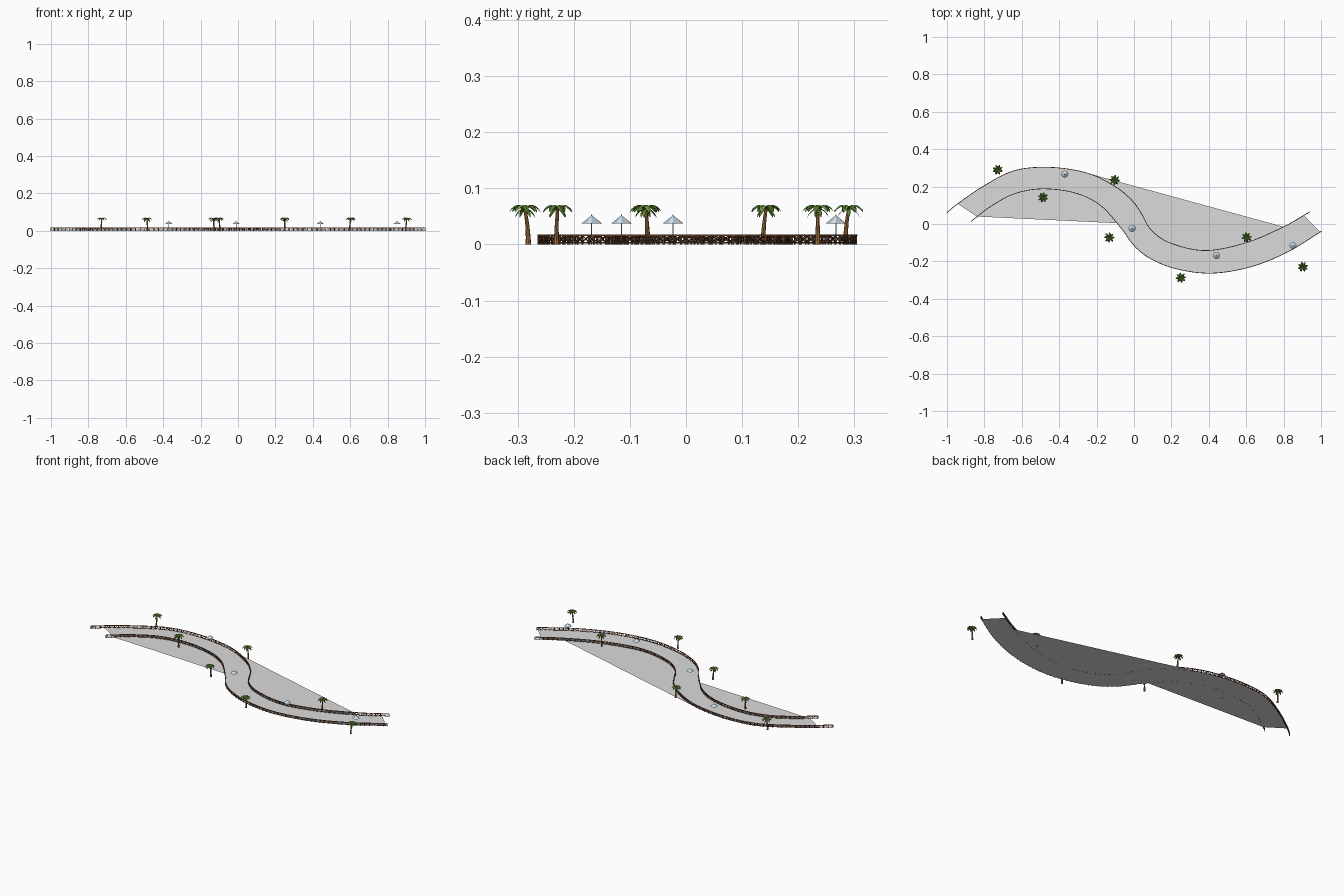
import bpy, bmesh, math, random
from mathutils import Vector, Matrix

if "Cube" in bpy.data.objects:
    bpy.data.objects.remove(bpy.data.objects["Cube"])

random.seed(4)


def material(name, rgb):
    m = bpy.data.materials.new(name)
    m.diffuse_color = (*rgb, 1)
    m.use_nodes = True
    m.node_tree.nodes["Principled BSDF"].inputs["Base Color"].default_value = m.diffuse_color
    return m


PAVING = material("paving grey", (0.71, 0.71, 0.71))
WOOD = material("dark brown wood", (0.12, 0.045, 0.022))
RAIL = material("red brown rail", (0.30, 0.10, 0.03))
TRUNK = material("trunk brown", (0.36, 0.16, 0.05))
GREEN = material("palm green", (0.10, 0.22, 0.025))
LIME = material("light palm green", (0.20, 0.34, 0.06))
BLUE = material("canopy blue", (0.36, 0.60, 0.80))
WHITE = material("canopy white", (0.78, 0.78, 0.78))
STEEL = material("pole grey", (0.55, 0.55, 0.55))


def finish(bm, name, mats):
    me = bpy.data.meshes.new(name)
    bm.to_mesh(me)
    bm.free()
    for m in mats:
        me.materials.append(m)
    ob = bpy.data.objects.new(name, me)
    bpy.context.collection.objects.link(ob)
    return ob


def spline(pts, step):
    """Catmull-Rom curve through pts, resampled to an even spacing."""
    p = [Vector(q) for q in pts]
    p = [2 * p[0] - p[1]] + p + [2 * p[-1] - p[-2]]
    fine = []
    for a, b, c, d in zip(p, p[1:], p[2:], p[3:]):
        for i in range(40):
            t = i / 40
            fine.append(0.5 * (2 * b + (c - a) * t + (2 * a - 5 * b + 4 * c - d) * t * t
                               + (3 * b - a - 3 * c + d) * t ** 3))
    fine.append(p[-2])
    total = sum((b - a).length for a, b in zip(fine, fine[1:]))
    n = round(total / step)
    out, run, k = [fine[0]], 0, 1
    for a, b in zip(fine, fine[1:]):
        run += (b - a).length
        if run >= total * k / n - 1e-6:
            out.append(b)
            k += 1
    out[-1] = fine[-1]
    return out


def bar(bm, a, b, w, h, mat=0):
    """Box beam from a to b: w thick sideways, h across."""
    d = b - a
    side = Vector((0, 1, 0)) if abs(d.x) + abs(d.y) < 1e-6 else Vector((-d.y, d.x, 0)).normalized()
    up = d.cross(side).normalized()
    r, q = [[bm.verts.new(p + side * w / 2 * s + up * h / 2 * u)
             for s, u in ((-1, -1), (1, -1), (1, 1), (-1, 1))] for p in (a, b)]
    faces = [bm.faces.new((r[i], r[(i + 1) % 4], q[(i + 1) % 4], q[i])) for i in range(4)]
    faces += [bm.faces.new(r[::-1]), bm.faces.new(q)]
    for f in faces:
        f.material_index = mat


upper = spline([(-1, .06), (-.94, .11), (-.8, .205), (-.64, .285), (-.45, .303), (-.25, .272), (-.1, .2),
                (-.01, .125), (.04, .055), (.09, -.03), (.19, -.1), (.38, -.142), (.6, -.1),
                (.8, -.015), (.94, .065)], 0.0245)
lower = spline([(-.87, .015), (-.76, .098), (-.636, .163), (-.487, .188), (-.315, .166), (-.18, .1),
                (-.07, -.02), (.0, -.115), (.085, -.183), (.22, -.238), (.41, -.263), (.62, -.23),
                (.82, -.15), (1, -.04)], 0.0245)

# Paving sheet: follows the outer bends, cuts straight across the inner ones
outline = [(p.x, p.y) for p in upper if -.945 < p.x < -.25]
outline += [(.8, -.015), (.91, .045), (.995, -.043)]
outline += [(p.x, p.y) for p in reversed(lower) if -.1 < p.x < .985]
outline += [(-.1, .005), (-.84, .04)]
bm = bmesh.new()
f = bm.faces.new([bm.verts.new((x, y, 0.0015)) for x, y in outline])
f.normal_update()
if f.normal.z < 0:
    f.normal_flip()
bmesh.ops.triangulate(bm, faces=bm.faces[:])
finish(bm, "paving", [PAVING])

# Lattice fences: posts, two rails and crossed braces
for name, path in (("upper_fence", upper), ("lower_fence", lower)):
    bm = bmesh.new()

    def at(p, z):
        return Vector((p.x, p.y, z))

    for p in path:
        bar(bm, at(p, 0), at(p, 0.0155), 0.003, 0.003)
    for a, b in zip(path, path[1:]):
        bar(bm, at(a, .0165), at(b, .0165), 0.0038, 0.0025, 1)
        bar(bm, at(a, .0030), at(b, .0030), 0.0025, 0.0020)
        bar(bm, at(a, .004), at(b, .016), 0.0013, 0.0014)
        bar(bm, at(a, .016), at(b, .004), 0.0013, 0.0014)
    finish(bm, name, [WOOD, RAIL])


def add_frond(bm, top, ang, stations, mat):
    """Folded, arching leaf that narrows to a point."""
    out = Vector((math.cos(ang), math.sin(ang), 0))
    side = Vector((-out.y, out.x, 0))
    rows = []
    for r, z, w in stations:
        c = top + out * r + Vector((0, 0, z))
        drop = Vector((0, 0, -w * 0.45))
        rows.append([bm.verts.new(v) for v in (c - side * w + drop, c, c + side * w + drop)])
    for a, b in zip(rows, rows[1:]):
        for i in (0, 1):
            bm.faces.new((a[i], b[i], b[i + 1], a[i + 1])).material_index = mat


LONG = [(0, 0, .001), (.007, .006, .0042), (.014, .008, .0058), (.020, .0055, .0052),
        (.025, .001, .0035), (.028, -.005, .0003)]
SHORT = [(0, 0, .001), (.006, .001, .003), (.012, -.002, .0035), (.017, -.008, .0025), (.020, -.014, .0003)]


# Palm trees
def palm(x, y, turn):
    lean = Vector((math.cos(turn), math.sin(turn), 0)) * 0.006
    bm = bmesh.new()
    rings = []
    for i in range(7):
        t = i / 6
        r = 0.0052 - 0.0024 * t ** 0.6
        c = lean * (t * t - 0.5) + Vector((0, 0, 0.062 * t))
        rings.append([bm.verts.new(c + Vector((math.cos(k * math.tau / 8), math.sin(k * math.tau / 8), 0)) * r)
                      for k in range(8)])
    for a, b in zip(rings, rings[1:]):
        for k in range(8):
            j = (k + 1) % 8
            bm.faces.new((a[k], a[j], b[j], b[k]))
    bm.faces.new(rings[0][::-1])
    bm.faces.new(rings[-1])
    finish(bm, "palm_trunk", [TRUNK]).location = (x, y, 0)
    bm = bmesh.new()
    top = lean * 0.5 + Vector((0, 0, 0.0625))
    for k in range(8):
        add_frond(bm, top, turn + k * math.tau / 8 + random.uniform(-.08, .08), LONG, k % 4 == 1)
    for k in range(4):
        add_frond(bm, top, turn + 0.4 + k * math.tau / 4, SHORT, 0)
    finish(bm, "palm_fronds", [GREEN, LIME]).location = (x, y, 0)


for i, (x, y) in enumerate([(-.73, .287), (-.485, .14), (-.10, .235), (-.13, -.07),
                            (.25, -.284), (.60, -.07), (.90, -.23)]):
    palm(x, y, 1.2 + i * 0.9)

# Parasols: striped cone canopy on a thin pole
for x, y in [(-.37, .267), (-.01, -.023), (.44, -.168), (.85, -.115)]:
    bm = bmesh.new()
    n = 12
    tip = bm.verts.new((0, 0, .052))
    hub = bm.verts.new((0, 0, .046))
    ring = [bm.verts.new((.019 * math.cos(k * math.tau / n), .019 * math.sin(k * math.tau / n), .037))
            for k in range(n)]
    for k in range(n):
        j = (k + 1) % n
        bm.faces.new((tip, ring[k], ring[j])).material_index = k % 2
        bm.faces.new((hub, ring[j], ring[k])).material_index = k % 2
    finish(bm, "parasol_canopy", [BLUE, WHITE]).location = (x, y, 0)
    bm = bmesh.new()
    bmesh.ops.create_cone(bm, cap_ends=True, segments=8, radius1=.0009, radius2=.0009, depth=.053,
                          matrix=Matrix.Translation((0, 0, .0265)))
    finish(bm, "parasol_pole", [STEEL]).location = (x, y, 0)
